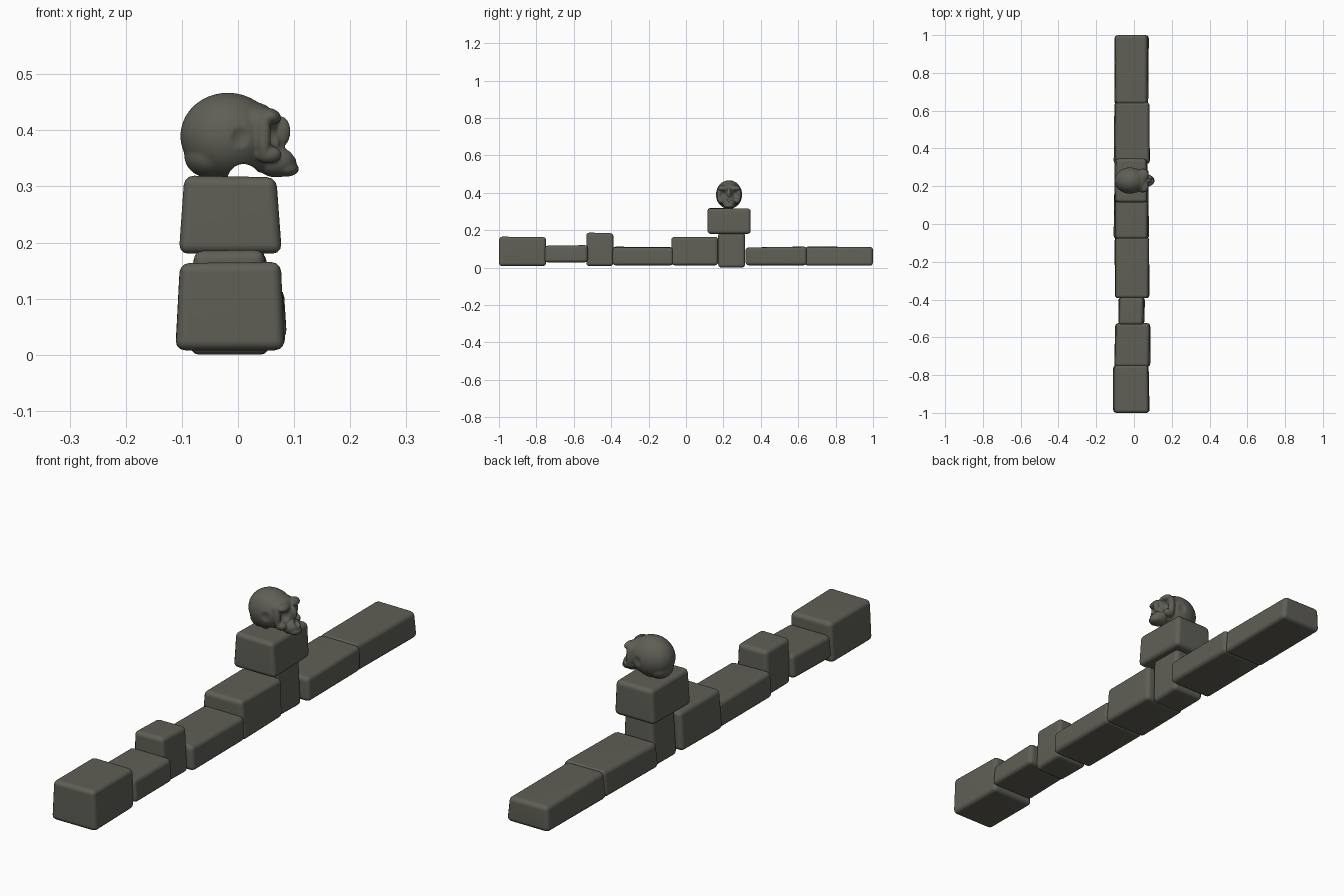
import bpy, bmesh, math, random
from mathutils import Matrix, Vector

if "Cube" in bpy.data.objects:
    bpy.data.objects.remove(bpy.data.objects["Cube"])

random.seed(4)
stone = bpy.data.materials.new("dark grey stone")
stone.diffuse_color = (0.115, 0.113, 0.092, 1)
stone.use_nodes = True
stone.node_tree.nodes["Principled BSDF"].inputs["Base Color"].default_value = stone.diffuse_color


def make_object(name, bm):
    mesh = bpy.data.meshes.new(name)
    bm.to_mesh(mesh)
    bm.free()
    ob = bpy.data.objects.new(name, mesh)
    bpy.context.collection.objects.link(ob)
    mesh.materials.append(stone)
    mesh.shade_smooth()
    return ob


def block(name, x0, x1, y0, y1, z0, z1, taper=0.006):
    """Worn stone block: slightly tapered, uneven and rounded."""
    bm = bmesh.new()
    bmesh.ops.create_cube(bm, size=1)
    for v in bm.verts:
        top = v.co.z > 0
        inset = taper if top else 0.0
        v.co.x = x1 - inset if v.co.x > 0 else x0 + inset * 1.5
        v.co.y = y1 if v.co.y > 0 else y0
        v.co.z = z1 if top else z0
        v.co += Vector((random.uniform(-.004, .004), 0, random.uniform(-.003, .003) if top else 0))
    ob = make_object(name, bm)
    bev = ob.modifiers.new("worn edges", 'BEVEL')
    bev.width = 0.017
    bev.segments = 3
    bev.limit_method = 'NONE'
    wn = ob.modifiers.new("normals", 'WEIGHTED_NORMAL')
    wn.keep_sharp = True
    return ob


# Row of wall stones, front to back, and the raised capstone
stones = [
    (-.109, .080, -1.0, -.748, .008, .164),
    (-.104, .086, -.756, -.525, .028, .118),
    (-.085, .056, -.533, -.388, .008, .185),
    (-.106, .082, -.393, -.068, .012, .110),
    (-.106, .078, -.078, .172, .012, .165),
    (-.085, .056, .172, .316, .000, .187),
    (-.107, .083, .318, .646, .012, .110),
    (-.106, .077, .636, 1.0, .010, .112),
]
for i, s in enumerate(stones):
    block(f"wall_stone_{i + 1}", *s)
block("capstone", -.102, .075, .115, .346, .180, .318)

# Skull facing +x
SY = 0.23


def ball(bm, x, y, z, rx, ry, rz, both=False, tilt=0):
    for s in ((1, -1) if both else (1,)):
        m = (Matrix.Translation((x, SY + s * y, z)) @ Matrix.Rotation(math.radians(tilt), 4, 'Y')
             @ Matrix.Diagonal((rx, ry, rz, 1)))
        bmesh.ops.create_uvsphere(bm, u_segments=32, v_segments=20, radius=1, matrix=m)


bm = bmesh.new()
ball(bm, -.018, 0, .390, .085, .070, .077)               # cranium
ball(bm, -.050, 0, .355, .046, .052, .040)               # back of head
ball(bm, .028, 0, .412, .042, .057, .038)                # forehead
ball(bm, .058, .030, .425, .020, .030, .014, True, 20)   # brows
ball(bm, .046, .053, .390, .013, .012, .042, True)       # outer eye rims
ball(bm, .054, .044, .357, .024, .016, .016, True)       # cheekbones
ball(bm, .036, 0, .370, .040, .045, .045)                # face core
ball(bm, .076, 0, .398, .018, .011, .028)                # nose bridge
ball(bm, .068, 0, .344, .036, .034, .028)                # upper jaw
ball(bm, .084, 0, .331, .025, .027, .014)                # teeth ridge
skull = make_object("skull", bm)

# Hollows of the skull
bm = bmesh.new()
ball(bm, .086, .033, .392, .038, .021, .025, True)       # eye sockets
ball(bm, .103, 0, .364, .021, .011, .014)                # nose opening
ball(bm, .012, .077, .385, .028, .016, .032, True)       # temples
bmesh.ops.create_cone(bm, cap_ends=True, segments=32, radius1=.029, radius2=.029, depth=.3,
                      matrix=Matrix.Translation((.010, SY, .311)) @ Matrix.Rotation(math.pi / 2, 4, 'X'))
hollows = make_object("skull_hollows_cutter", bm)
hollows.hide_render = True
hollows.hide_set(True)


def remesh(size):
    m = skull.modifiers.new("fuse", 'REMESH')
    m.mode = 'VOXEL'
    m.voxel_size = size
    m.use_smooth_shade = True


remesh(.003)
cut = skull.modifiers.new("hollow out", 'BOOLEAN')
cut.operation = 'DIFFERENCE'
cut.solver = 'EXACT'
cut.use_self = True
cut.object = hollows
remesh(.0025)
sm = skull.modifiers.new("soften", 'SMOOTH')
sm.factor = 0.5
sm.iterations = 8
